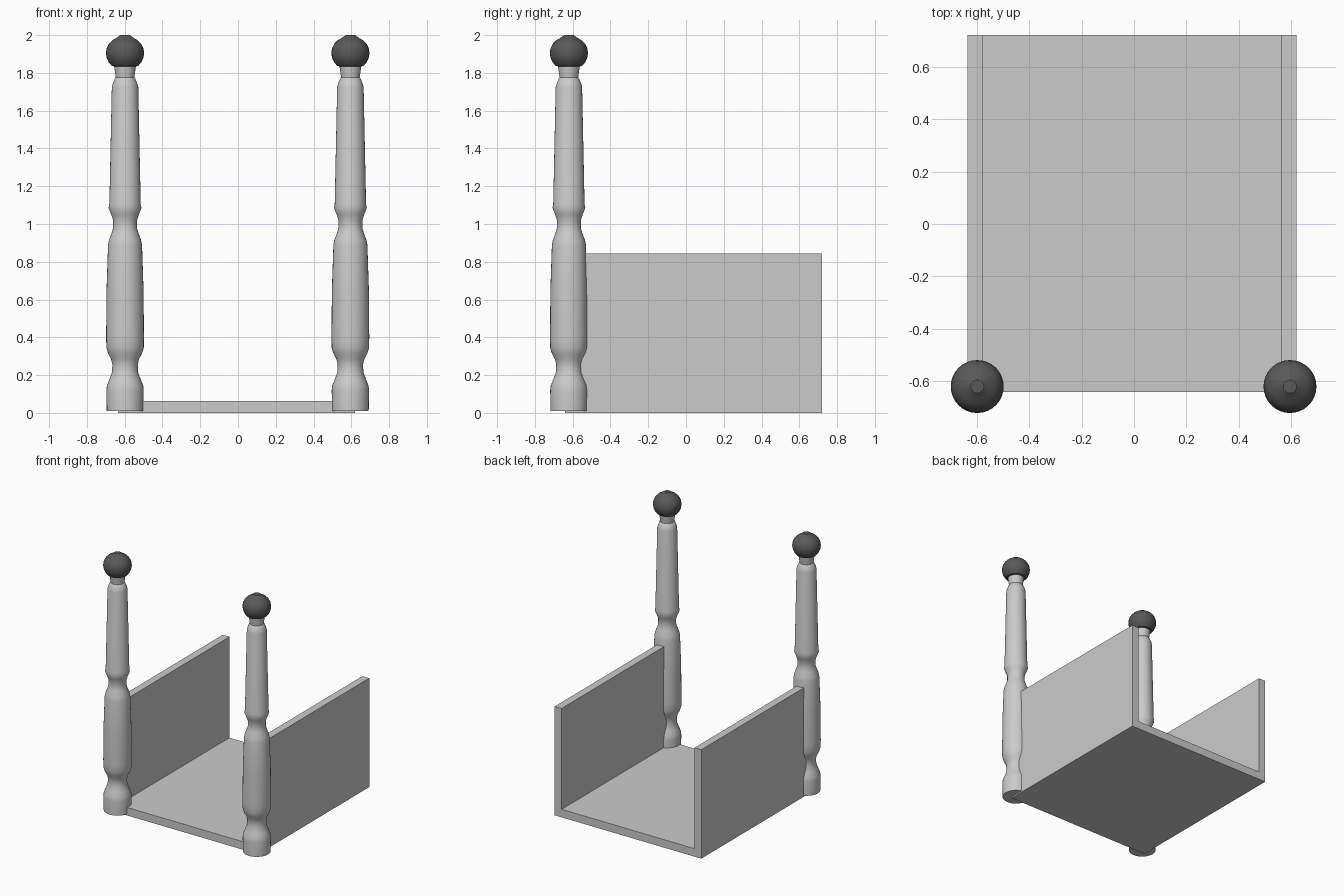
import bpy, bmesh, math

if "Cube" in bpy.data.objects:
    bpy.data.objects.remove(bpy.data.objects["Cube"])

SIDES = 32


def lathe(name, profile, x, y, mat=None):
    """Closed solid of revolution from (radius, z) points."""
    bm = bmesh.new()
    rings = []
    for r, z in profile:
        rings.append([bm.verts.new((r * math.cos(2 * math.pi * i / SIDES),
                                    r * math.sin(2 * math.pi * i / SIDES), z))
                      for i in range(SIDES)])
    for a, b in zip(rings, rings[1:]):
        for i in range(SIDES):
            j = (i + 1) % SIDES
            bm.faces.new((a[i], a[j], b[j], b[i]))
    bm.faces.new(rings[0][::-1])
    bm.faces.new(rings[-1])
    return finish(name, bm, (x, y, 0), mat, smooth=True)


def finish(name, bm, loc=(0, 0, 0), mat=None, smooth=False):
    bmesh.ops.recalc_face_normals(bm, faces=bm.faces)
    me = bpy.data.meshes.new(name)
    bm.to_mesh(me)
    bm.free()
    ob = bpy.data.objects.new(name, me)
    ob.location = loc
    bpy.context.collection.objects.link(ob)
    if mat:
        me.materials.append(mat)
    if smooth:
        bpy.ops.object.select_all(action='DESELECT')
        ob.select_set(True)
        bpy.context.view_layer.objects.active = ob
        bpy.ops.object.shade_smooth_by_angle(angle=math.radians(35))
    return ob


dark = bpy.data.materials.new("dark_knob")
dark.diffuse_color = (0.1, 0.1, 0.1, 1)
dark.use_nodes = True
dark.node_tree.nodes["Principled BSDF"].inputs["Base Color"].default_value = dark.diffuse_color

# U-shaped tray: floor and two side panels, extruded front to back
L, R, LI, RI, FLOOR, TOP = -0.635, 0.62, -0.577, 0.561, 0.062, 0.843
FRONT, BACK = -0.64, 0.72
outline = [(L, 0), (R, 0), (R, TOP), (RI, TOP), (RI, FLOOR),
           (LI, FLOOR), (LI, TOP), (L, TOP)]
bm = bmesh.new()
face = bm.faces.new([bm.verts.new((x, FRONT, z)) for x, z in outline])
ext = bmesh.ops.extrude_face_region(bm, geom=[face], use_keep_orig=True)
moved = [v for v in ext["geom"] if isinstance(v, bmesh.types.BMVert)]
bmesh.ops.translate(bm, verts=moved, vec=(0, BACK - FRONT, 0))
finish("tray", bm)

# Turned posts with round knobs at the front corners
post = [(0.097, 0.01), (0.099, 0.12), (0.096, 0.145), (0.082, 0.18),
        (0.069, 0.215), (0.067, 0.255), (0.074, 0.285), (0.09, 0.315),
        (0.099, 0.345), (0.1, 0.4), (0.098, 0.65), (0.09, 0.89),
        (0.085, 0.915), (0.07, 0.955), (0.063, 0.98), (0.063, 1.02),
        (0.073, 1.05), (0.087, 1.085), (0.083, 1.105), (0.07, 1.725),
        (0.066, 1.74), (0.054, 1.77), (0.049, 1.775), (0.058, 1.838)]
knob = [(0.055, 1.834), (0.07, 1.837), (0.087, 1.857), (0.097, 1.88),
        (0.101, 1.905), (0.097, 1.931), (0.085, 1.955), (0.067, 1.973),
        (0.047, 1.984), (0.035, 1.993), (0.025, 2.0), (0.012, 2.0)]
for side, x in (("left", -0.598), ("right", 0.595)):
    lathe(side + "_post", post, x, -0.62)
    lathe(side + "_knob", knob, x, -0.62, dark)
